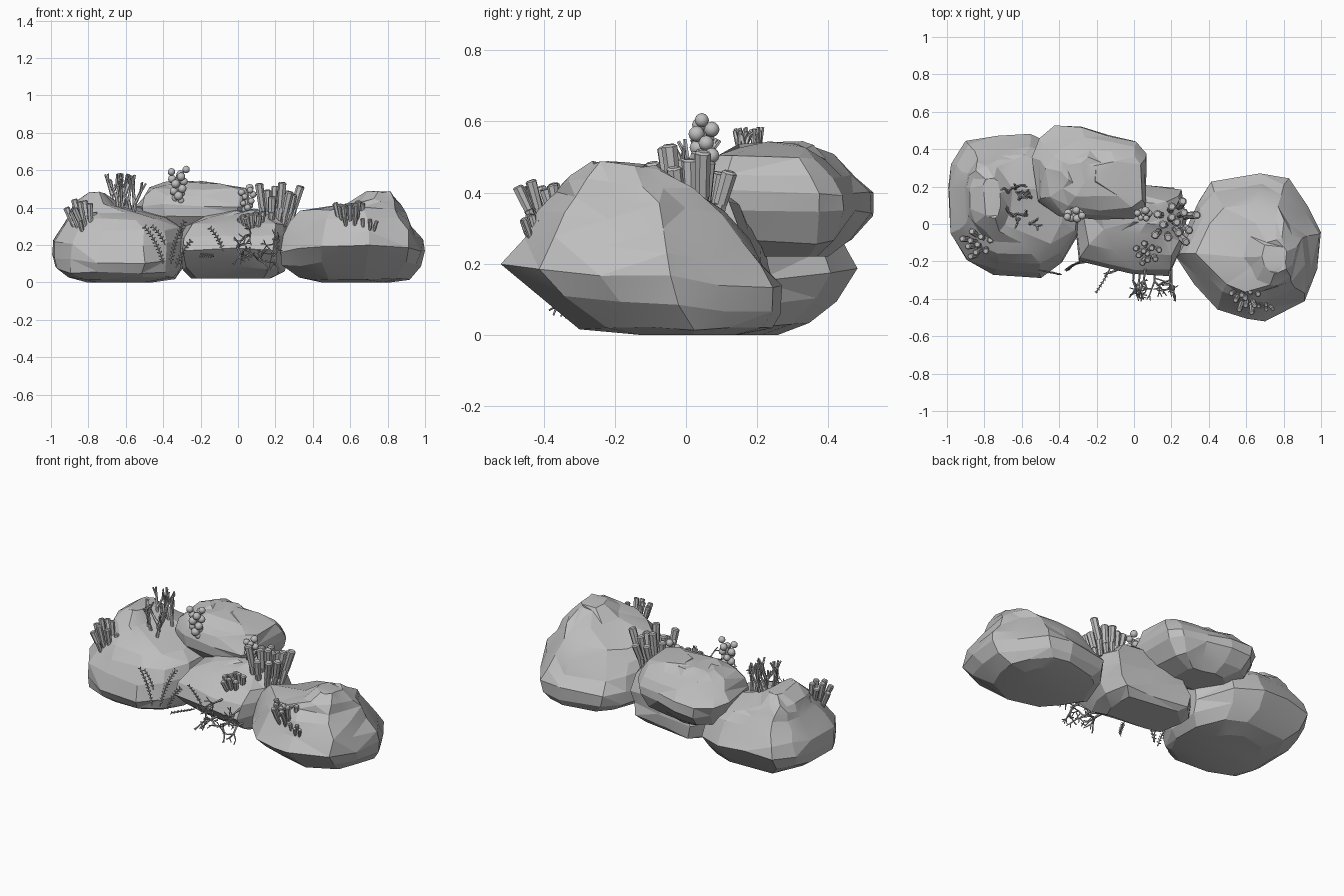
import bpy, bmesh, math, random
from mathutils import Vector, Matrix

cube = bpy.data.objects.get("Cube")
if cube:
    bpy.data.objects.remove(cube, do_unlink=True)

rng = random.Random(7)

stone = bpy.data.materials.new("reef grey")
stone.use_nodes = True
grey = (0.52, 0.52, 0.52, 1)
stone.diffuse_color = grey
stone.node_tree.nodes["Principled BSDF"].inputs["Base Color"].default_value = grey


def finish(name, bm, angle):
    bmesh.ops.recalc_face_normals(bm, faces=bm.faces)
    mesh = bpy.data.meshes.new(name)
    bm.to_mesh(mesh)
    bm.free()
    mesh.materials.append(stone)
    obj = bpy.data.objects.new(name, mesh)
    bpy.context.collection.objects.link(obj)
    bpy.ops.object.select_all(action="DESELECT")
    obj.select_set(True)
    bpy.context.view_layer.objects.active = obj
    bpy.ops.object.shade_smooth_by_angle(angle=math.radians(angle))


def jitter(amount):
    return Vector([rng.uniform(-amount, amount) for _ in "xyz"])


# Rocks: a plan outline lofted through tilted boxes (front z, back z, x0, x1, y0, y1)
def rock(name, outline, rings):
    xs, ys = zip(*outline)
    unit = [((x - min(xs)) / (max(xs) - min(xs)), (y - min(ys)) / (max(ys) - min(ys)))
            for x, y in outline]
    bm = bmesh.new()
    loops = []
    for front, back, x0, x1, y0, y1 in rings:
        size = min(x1 - x0, y1 - y0)
        loops.append([bm.verts.new(Vector((x0 + u * (x1 - x0), y0 + v * (y1 - y0),
                                           front + v * (back - front)))
                                   + jitter(min(0.01, size * 0.06))) for u, v in unit])
    for v in loops[0]:
        v.co.z = rings[0][0]
    n = len(unit)
    for low, high in zip(loops, loops[1:]):
        for i in range(n):
            j = (i + 1) % n
            bm.faces.new((low[i], low[j], high[j], high[i]))
    bm.faces.new(loops[0][::-1])
    bm.faces.new(loops[-1])
    bmesh.ops.triangulate(bm, faces=bm.faces)
    bmesh.ops.dissolve_limit(bm, angle_limit=math.radians(7), verts=bm.verts, edges=bm.edges)
    bmesh.ops.triangulate(bm, faces=bm.faces)
    finish(name, bm, 13)


rock("right_side_rock",
     [(-.9, -.2), (-.75, -.27), (-.5, -.28), (-.38, -.2), (-.29, -.05), (-.28, .2),
      (-.4, .4), (-.55, .48), (-.72, .46), (-.9, .44), (-.97, .32), (-1, .2), (-.99, -.05)],
     [(0, 0, -.8, -.45, -.1, .25), (.02, .03, -.91, -.33, -.21, .35),
      (.05, .1, -.98, -.3, -.25, .43), (.11, .19, -1, -.28, -.28, .485),
      (.2, .25, -.985, -.29, -.26, .455), (.28, .31, -.95, -.31, -.22, .42),
      (.34, .36, -.91, -.38, -.16, .38), (.37, .39, -.89, -.48, -.1, .35),
      (.42, .43, -.87, -.66, -.03, .31), (.48, .48, -.81, -.71, .03, .25)])
rock("left_side_rock",
     [(.6, -.51), (.7, -.52), (.92, -.42), (.97, -.25), (1, -.05), (.93, .1),
      (.82, .25), (.68, .27), (.42, .22), (.33, .1), (.22, -.18), (.33, -.32), (.45, -.45)],
     [(0, 0, .45, .82, -.16, .15), (.02, .015, .32, .91, -.29, .24),
      (.11, .06, .24, .975, -.42, .265), (.2, .13, .22, 1, -.52, .27),
      (.28, .2, .24, .98, -.46, .22), (.35, .27, .28, .93, -.41, .17),
      (.4, .34, .33, .89, -.365, .11), (.44, .41, .58, .87, -.325, .02),
      (.485, .47, .68, .82, -.26, -.08)])
rock("middle_rock",
     [(-.3, -.2), (-.15, -.23), (0, -.26), (.2, -.27), (.25, -.15), (.28, .02),
      (.25, .18), (.05, .21), (-.2, .25), (-.33, .1)],
     [(.02, .02, -.24, .18, -.07, .2), (.08, .05, -.3, .24, -.17, .24),
      (.18, .12, -.33, .27, -.27, .25), (.25, .2, -.31, .28, -.25, .24),
      (.32, .3, -.27, .27, -.17, .21), (.35, .37, -.18, .2, -.06, .16),
      (.38, .39, -.02, .14, 0, .12)])
rock("upper_back_rock",
     [(-.4, .02), (-.2, 0), (0, .02), (.05, .07), (.05, .38), (0, .45), (-.14, .48),
      (-.28, .52), (-.42, .53), (-.5, .45), (-.54, .36), (-.52, .1)],
     [(.22, .23, -.38, -.1, .18, .4), (.27, .26, -.49, 0, .1, .46), (.36, .34, -.53, .05, .03, .52),
      (.41, .4, -.54, .06, .02, .525), (.46, .45, -.51, .06, .05, .47), (.5, .5, -.47, .04, .08, .41),
      (.53, .53, -.4, -.06, .14, .36), (.54, .54, -.36, -.2, .22, .33)])


def limb(bm, a, b, r1, r2, sides=6):
    axis = b - a
    turn = axis.to_track_quat("Z", "Y").to_matrix().to_4x4()
    bmesh.ops.create_cone(bm, cap_ends=True, segments=sides, radius1=r1, radius2=r2,
                          depth=axis.length, matrix=Matrix.Translation((a + b) / 2) @ turn)


# Tube coral: a leaning clump of blunt, flaring fingers
def tube_coral(name, base, lean, count, height, spread, radius):
    bm = bmesh.new()
    base, lean = Vector(base), Vector(lean)
    for i in range(count):
        angle = i * 2.4
        out = Vector((math.cos(angle), math.sin(angle), 0)) * math.sqrt(i / count)
        start = base + out * spread * 0.55
        reach = (lean + out * 0.25).normalized() * height * rng.uniform(0.55, 1)
        knee = start + reach * 0.45 + jitter(radius * 0.3)
        tip = start + reach
        limb(bm, start, knee, radius * 0.6, radius * 0.85, 7)
        limb(bm, knee, tip, radius * 0.85, radius, 7)
        limb(bm, tip, tip + reach.normalized() * radius * 0.25, radius, radius * 0.7, 7)
    finish(name, bm, 30)


tube_coral("tube_coral_side", (-.81, -.11, .27), (-.25, 0, 1), 10, .18, .1, .018)
tube_coral("tube_coral_centre", (.21, .01, .3), (.1, 0, 1), 13, .25, .16, .023)
tube_coral("tube_coral_low", (.08, -.14, .26), (-.1, -.2, 1), 10, .12, .09, .017)
tube_coral("tube_coral_front", (.6, -.37, .3), (-.05, -.25, 1), 12, .14, .11, .016)
tube_coral("tube_coral_small", (.7, -.42, .27), (.1, -.2, 1), 6, .08, .06, .011)


# Branching coral: limbs that fork again and again
def grow(bm, start, heading, length, radius, depth, wander):
    tip = start + heading.normalized() * length
    limb(bm, start, tip, radius, radius * 0.75, 5)
    if depth:
        for _ in range(2 if depth < 3 else 3):
            grow(bm, tip, heading.normalized() + jitter(wander), length * 0.8,
                 radius * 0.8, depth - 1, wander)


def branch_coral(name, roots, heading, length, radius, depth, wander):
    bm = bmesh.new()
    for root in roots:
        grow(bm, Vector(root), Vector(heading) + jitter(0.2), length, radius, depth, wander)
    finish(name, bm, 30)


branch_coral("antler_coral_back",
             [(-.67, .16, .38), (-.62, .13, .38), (-.59, .17, .38), (-.64, .18, .38), (-.55, .14, .37)],
             (0, 0, 1), .085, .011, 2, .4)
branch_coral("antler_coral_front", [(-.61, .03, .36), (-.56, 0, .35), (-.57, .05, .36), (-.64, .04, .37)],
             (0, 0, 1), .08, .011, 2, .4)
branch_coral("spiky_coral", [(0, -.25, .2), (.11, -.25, .13), (.19, -.25, .23), (.06, -.24, .25),
                             (.2, -.24, .14), (.03, -.25, .14)],
             (0, -1, -.1), .058, .007, 3, .95)


# Bubble coral: short stalks crowded with round buds
def bubble_coral(name, base, height, width, radius, count):
    bm = bmesh.new()
    base = Vector(base)
    limb(bm, base, base + Vector((0, 0, height * 0.8)), radius * 0.6, radius * 0.5)
    for i in range(count):
        t = (i + 0.5) / count
        swing = Vector((math.cos(i * 2.4) * width, math.sin(i * 2.4) * width * 0.6, 0))
        place = base + swing * (0.3 + 0.7 * t) + Vector((0, 0, height * t))
        bmesh.ops.create_icosphere(bm, subdivisions=2, radius=radius * rng.uniform(0.7, 1),
                                   matrix=Matrix.Translation(place))
    finish(name, bm, 30)


bubble_coral("bubble_coral_high", (-.32, .05, .43), .18, .045, .026, 14)
bubble_coral("bubble_coral_low", (.05, .05, .37), .14, .04, .022, 12)


# Fern sprigs: arching stems with paired leaflets
def fern(name, root, heading, length, bend):
    bm = bmesh.new()
    point, heading = Vector(root), Vector(heading).normalized()
    steps = round(length / .02)
    for _ in range(steps):
        heading = (heading + Vector((bend, 0, -abs(bend) / 2))).normalized()
        tip = point + heading * length / steps
        limb(bm, point, tip, .004, .003, 5)
        side = heading.cross(Vector((0, 1, 0.3))).normalized()
        for sign in (-1, 1):
            limb(bm, tip, tip + (side * sign + heading * 0.5) * .014, .005, .002, 4)
        point = tip
    finish(name, bm, 30)


for i, (root, heading, length, bend) in enumerate([
        ((-.4, -.27, .1), (-.2, .1, 1), .22, -.04), ((-.36, -.25, .1), (.1, .2, 1), .24, .03),
        ((-.33, -.22, .08), (.2, .1, 1), .16, .06), ((-.39, -.27, .2), (-.3, .1, 1), .12, -.08),
        ((-.13, -.24, .14), (-.4, -.9, .1), .14, -.03), ((-.08, -.24, .17), (-.3, -.2, 1), .14, -.05)]):
    fern("fern_sprig_%d" % (i + 1), root, heading, length, bend)
